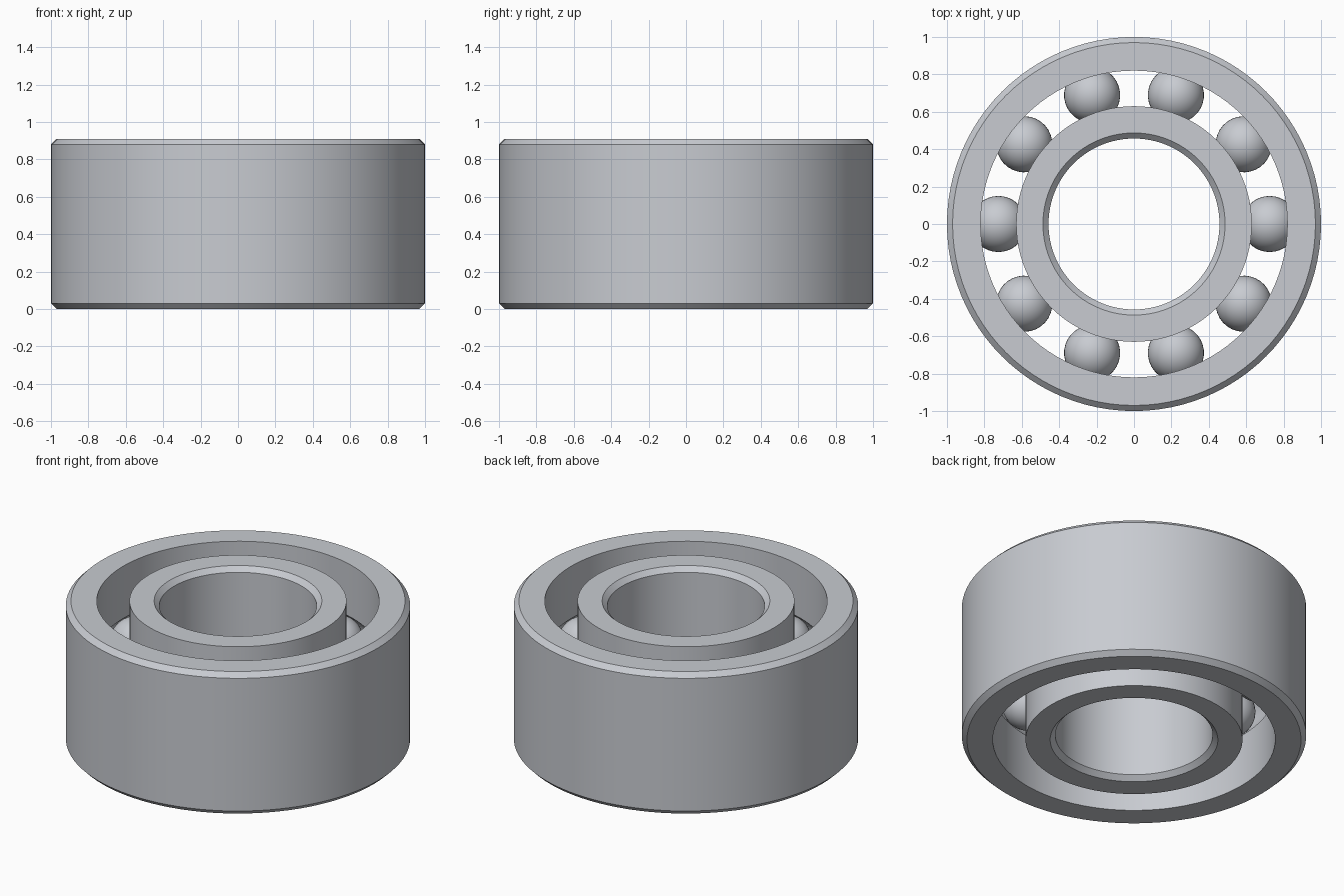
import bpy, bmesh, math

cube = bpy.data.objects.get("Cube")
if cube:
    bpy.data.objects.remove(cube, do_unlink=True)

HEIGHT = 0.91
MID = HEIGHT / 2
CHAMFER = 0.03
PITCH = 0.725          # radius of the circle of ball centres
BALL = 0.15
GROOVE = BALL + 0.003
BALLS = 10
SEGMENTS = 96

steel = bpy.data.materials.new("brushed steel")
steel.use_nodes = True
colour = (0.58, 0.60, 0.64, 1)
steel.diffuse_color = colour
steel.node_tree.nodes["Principled BSDF"].inputs["Base Color"].default_value = colour


def finish(bm, name):
    bmesh.ops.recalc_face_normals(bm, faces=bm.faces)
    mesh = bpy.data.meshes.new(name)
    bm.to_mesh(mesh)
    bm.free()
    mesh.materials.append(steel)
    obj = bpy.data.objects.new(name, mesh)
    bpy.context.collection.objects.link(obj)
    bpy.ops.object.select_all(action='DESELECT')
    obj.select_set(True)
    bpy.context.view_layer.objects.active = obj
    bpy.ops.object.shade_smooth_by_angle(angle=math.radians(25))
    return obj


def ring(name, plain, race):
    """Lathe a ring with a chamfered plain wall and a grooved race wall."""
    side = 1 if race > PITCH else -1
    inset = plain - side * CHAMFER
    profile = [(race, 0), (inset, 0), (plain, CHAMFER),
               (plain, HEIGHT - CHAMFER), (inset, HEIGHT), (race, HEIGHT)]
    # Ball groove, from its upper lip to its lower lip
    half = math.acos(abs(race - PITCH) / GROOVE)
    steps = 12
    for i in range(steps + 1):
        a = half - 2 * half * i / steps
        profile.append((PITCH + side * GROOVE * math.cos(a), MID + GROOVE * math.sin(a)))

    bm = bmesh.new()
    loops = []
    for s in range(SEGMENTS):
        t = math.tau * s / SEGMENTS
        loops.append([bm.verts.new((r * math.cos(t), r * math.sin(t), z)) for r, z in profile])
    for s in range(SEGMENTS):
        a, b = loops[s], loops[(s + 1) % SEGMENTS]
        for i in range(len(profile)):
            j = (i + 1) % len(profile)
            bm.faces.new((a[i], b[i], b[j], a[j]))
    return finish(bm, name)


# Outer and inner rings
ring("outer_ring", 1.0, 0.82)
ring("inner_ring", 0.457, 0.63)

# Balls evenly spaced between the rings
bm = bmesh.new()
bmesh.ops.create_uvsphere(bm, u_segments=32, v_segments=20, radius=BALL)
first = finish(bm, "ball_1")
for i in range(BALLS):
    ball = first
    if i:
        ball = bpy.data.objects.new(f"ball_{i + 1}", first.data)
        bpy.context.collection.objects.link(ball)
    t = math.tau * i / BALLS
    ball.location = (PITCH * math.cos(t), PITCH * math.sin(t), MID)
    ball.rotation_euler.z = t
